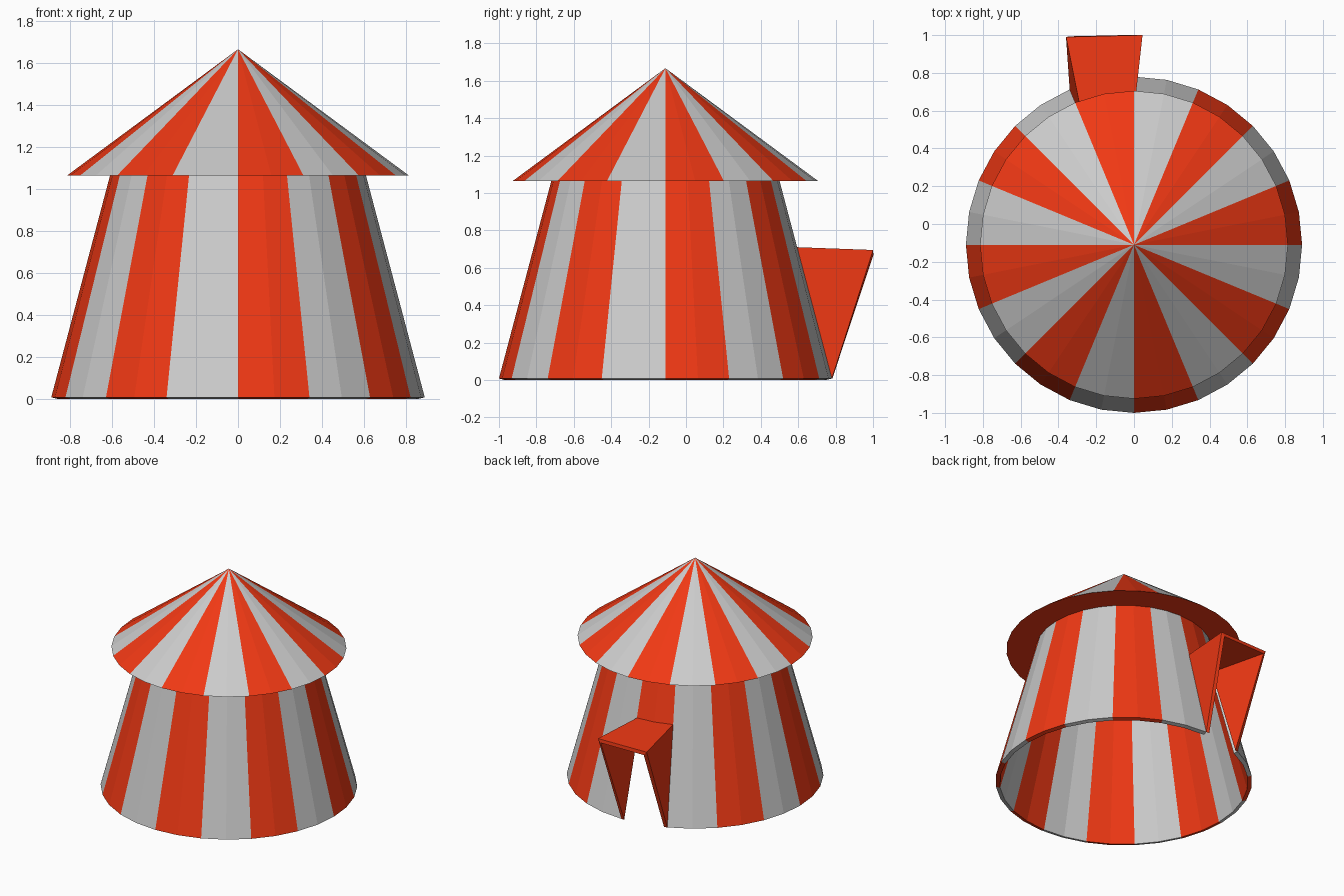
import bpy, bmesh
from math import cos, sin, pi

if "Cube" in bpy.data.objects:
    bpy.data.objects.remove(bpy.data.objects["Cube"])

SIDES = 32            # two facets per stripe, 16 stripes
CY = -0.11            # tent axis sits a little forward because of the door flap
THICK = 0.03
Z0, Z_DOOR, Z1 = 0.008, 0.71, 1.065
R0, R1 = 0.89, 0.61
DOOR = (8, 9)         # the two facets of the doorway stripe

red = bpy.data.materials.new("red_canvas")
red.diffuse_color = (0.87, 0.04, 0.007, 1)
red.use_nodes = True
red.node_tree.nodes["Principled BSDF"].inputs["Base Color"].default_value = red.diffuse_color
grey = bpy.data.materials.new("grey_canvas")
grey.diffuse_color = (0.8, 0.8, 0.8, 1)
grey.use_nodes = True
grey.node_tree.nodes["Principled BSDF"].inputs["Base Color"].default_value = grey.diffuse_color


def ring_point(i, r, z):
    a = 2 * pi * i / SIDES
    return (r * cos(a), CY + r * sin(a), z)


def wall_point(i, z):
    return ring_point(i, R0 + (R1 - R0) * (z - Z0) / (Z1 - Z0), z)


def stripe(i):
    return (i // 2) % 2   # 0 = red, 1 = grey


def finish(bm, name, thickness=0):
    me = bpy.data.meshes.new(name)
    bm.to_mesh(me)
    bm.free()
    me.materials.append(red)
    me.materials.append(grey)
    ob = bpy.data.objects.new(name, me)
    bpy.context.collection.objects.link(ob)
    if thickness:
        mod = ob.modifiers.new("thickness", 'SOLIDIFY')
        mod.thickness = thickness
        mod.offset = -1
        mod.use_even_offset = True
    return ob


# Striped tapering wall with an open doorway at the back
bm = bmesh.new()
rings = [[bm.verts.new(wall_point(i, z)) for i in range(SIDES)]
         for z in (Z0, Z_DOOR, Z1)]
for level in range(2):
    lo, hi = rings[level], rings[level + 1]
    for i in range(SIDES):
        if level == 0 and i in DOOR:
            continue
        j = (i + 1) % SIDES
        bm.faces.new((lo[i], lo[j], hi[j], hi[i])).material_index = stripe(i)
finish(bm, "tent_wall", THICK)

# Striped cone roof with a plain red underside
bm = bmesh.new()
eave = [bm.verts.new(ring_point(i, 0.815, Z1)) for i in range(SIDES)]
apex = bm.verts.new((0, CY, 1.667))
for i in range(SIDES):
    bm.faces.new((eave[i], eave[(i + 1) % SIDES], apex)).material_index = stripe(i)
bm.faces.new(eave[::-1])
finish(bm, "tent_roof")

# Door awning: a top panel and two triangular side panels
bm = bmesh.new()
top = [bm.verts.new(wall_point(i, Z_DOOR)) for i in (8, 9, 10)]
foot_r, foot_l = (bm.verts.new(wall_point(i, Z0)) for i in (8, 10))
out_r = bm.verts.new((0.045, 1.0, 0.695))
out_l = bm.verts.new((-0.36, 0.99, 0.695))
bm.faces.new((top[0], out_r, out_l, top[2], top[1]))
bm.faces.new((top[0], foot_r, out_r))
bm.faces.new((top[2], out_l, foot_l))
finish(bm, "door_awning", 0.025)
